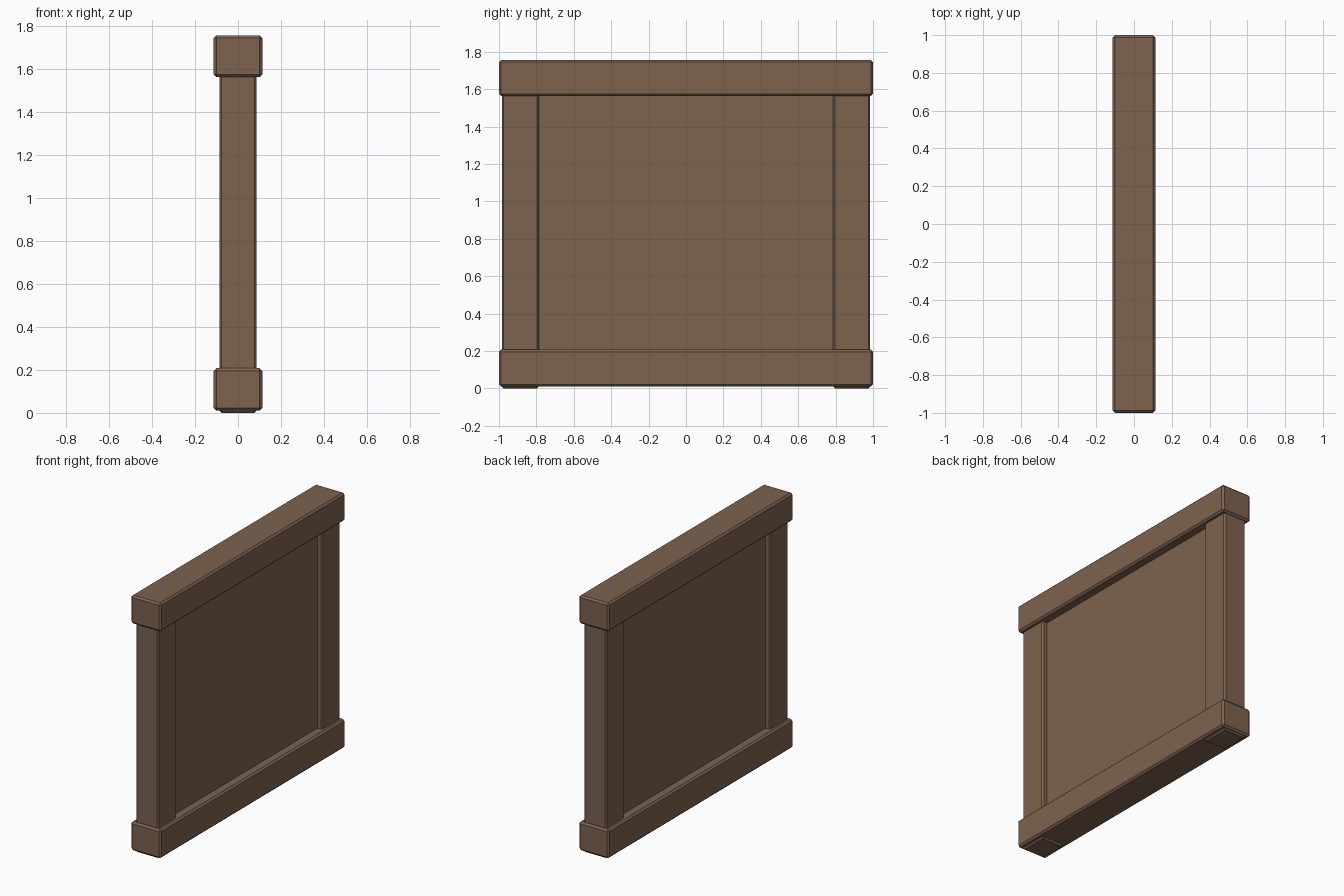
import bpy

if "Cube" in bpy.data.objects:
    bpy.data.objects.remove(bpy.data.objects["Cube"], do_unlink=True)

# One brown wood colour
wood = bpy.data.materials.new("brown_wood")
wood.use_nodes = True
colour = (0.205, 0.125, 0.078, 1)
wood.diffuse_color = colour
wood.node_tree.nodes["Principled BSDF"].inputs["Base Color"].default_value = colour


def box(name, half_x, y0, y1, z0, z1, bevel=0.0):
    """Box centred on x = 0, with chamfered edges."""
    bpy.ops.mesh.primitive_cube_add(size=1, location=(0, (y0 + y1) / 2, (z0 + z1) / 2))
    ob = bpy.context.object
    ob.name = name
    ob.scale = (half_x * 2, y1 - y0, z1 - z0)
    bpy.ops.object.transform_apply(location=False, rotation=False, scale=True)
    ob.data.materials.append(wood)
    if bevel:
        mod = ob.modifiers.new("chamfer", "BEVEL")
        mod.width = bevel
        mod.segments = 1
    return ob


# Horizontal rails
box("bottom_rail", 0.113, -1, 1, 0.01, 0.208, 0.012)
box("top_rail", 0.113, -1, 1, 1.563, 1.757, 0.012)

# Upright posts, standing slightly below the bottom rail
for name, side in (("front_post", -1), ("back_post", 1)):
    y0, y1 = sorted((side * 0.787, side * 0.985))
    box(name, 0.086, y0, y1, 0, 1.70, 0.01)

# Thin recessed wall panel between the posts
box("wall_panel", 0.05, -0.88, 0.88, 0.10, 1.66)
